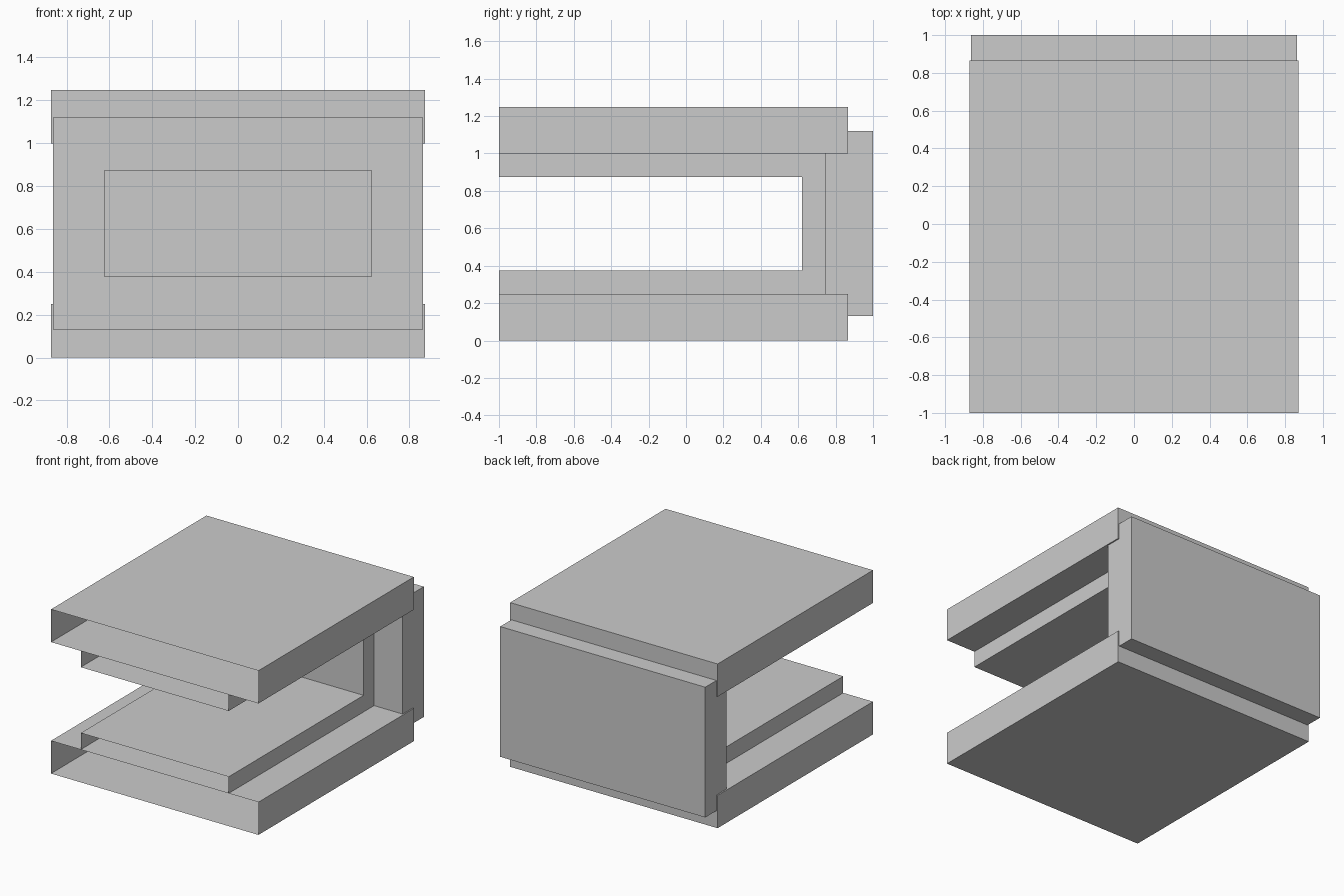
import bpy
import bmesh

if "Cube" in bpy.data.objects:
    bpy.data.objects.remove(bpy.data.objects["Cube"])


def prism(name, profile, half_width, drop):
    """Extrude a (y, z) profile across x, then remove the faces picked by drop(centre)."""
    bm = bmesh.new()
    base = bm.faces.new([bm.verts.new((-half_width, y, z)) for y, z in profile])
    geom = bmesh.ops.extrude_face_region(bm, geom=[base], use_keep_orig=True)["geom"]
    moved = [g for g in geom if isinstance(g, bmesh.types.BMVert)]
    bmesh.ops.translate(bm, verts=moved, vec=(2 * half_width, 0, 0))
    bmesh.ops.recalc_face_normals(bm, faces=bm.faces)
    unwanted = [f for f in bm.faces if drop(f.calc_center_median())]
    bmesh.ops.delete(bm, geom=unwanted, context='FACES')
    mesh = bpy.data.meshes.new(name)
    bm.to_mesh(mesh)
    bm.free()
    obj = bpy.data.objects.new(name, mesh)
    bpy.context.collection.objects.link(obj)
    return obj


def rect(y0, y1, z0, z1):
    return [(y0, z0), (y1, z0), (y1, z1), (y0, z1)]


FRONT = -1.0


def is_front(c):
    return c.y < FRONT + 0.001


# Lower and upper slabs: hollow shells, open at the front
for name, z in (("lower_slab", 0.0), ("upper_slab", 0.999)):
    prism(name, rect(FRONT, 0.866, z, z + 0.249), 0.872, is_front)

# Upright back panel, set into both slabs
prism("back_panel", rect(0.746, 1.0, 0.13, 1.12), 0.862, lambda c: False)

# C-shaped inner lining: open at the front, no faces where it meets slabs and panel
lining = [(FRONT, 0.249), (0.746, 0.249), (0.746, 0.999), (FRONT, 0.999),
          (FRONT, 0.875), (0.62, 0.875), (0.62, 0.375), (FRONT, 0.375)]


def lining_hidden(c):
    on_side = abs(c.x) > 0.6
    return not on_side and (is_front(c) or c.y > 0.74 or c.z < 0.26 or c.z > 0.99)


prism("inner_lining", lining, 0.622, lining_hidden)
